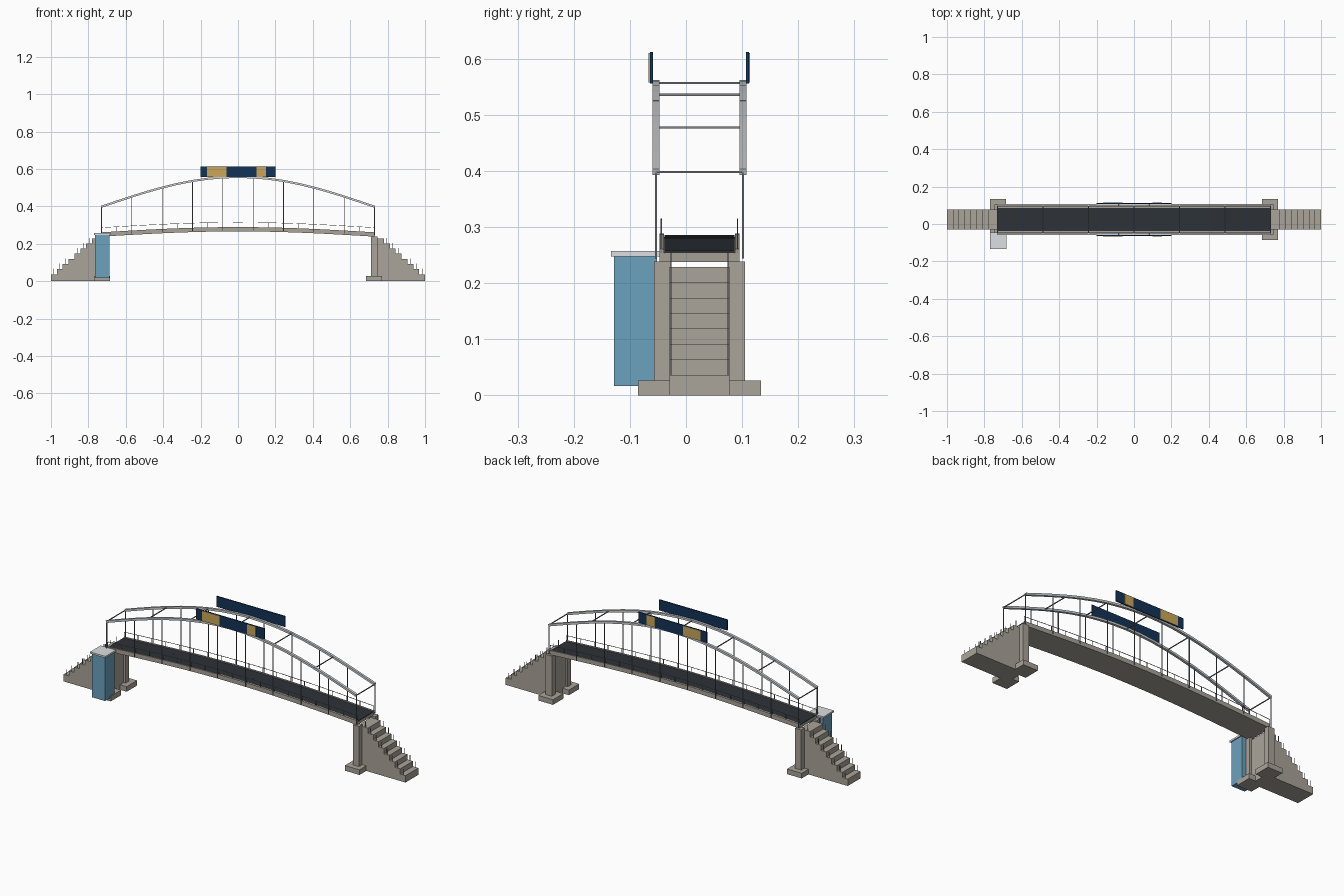
import bpy, bmesh, math
from mathutils import Vector, Matrix

if "Cube" in bpy.data.objects:
    bpy.data.objects.remove(bpy.data.objects["Cube"])

YC = 0.024        # bridge centreline
HALF = 0.73       # half span
SEG = 18


def mat(name, r, g, b):
    m = bpy.data.materials.new(name)
    m.diffuse_color = (r, g, b, 1)
    m.use_nodes = True
    m.node_tree.nodes["Principled BSDF"].inputs["Base Color"].default_value = m.diffuse_color
    return m


CONCRETE = mat("concrete", 0.40, 0.37, 0.32)
STEEL = mat("light_steel", 0.62, 0.64, 0.66)
DARK_STEEL = mat("dark_steel", 0.22, 0.23, 0.25)
ASPHALT = mat("dark_deck", 0.026, 0.032, 0.039)
GLASS = mat("blue_glass", 0.15, 0.36, 0.52)
CAP = mat("pale_grey", 0.72, 0.74, 0.76)
NAVY = mat("navy", 0.006, 0.033, 0.095)
GOLD = mat("gold", 0.60, 0.39, 0.10)


class Part:
    """Collects boxes and beams into one object."""

    def __init__(self, name, material):
        self.name, self.material, self.bm = name, material, bmesh.new()

    def box(self, x0, x1, y0, y1, z0, z1):
        m = Matrix.Translation(((x0 + x1) / 2, (y0 + y1) / 2, (z0 + z1) / 2))
        m = m @ Matrix.Diagonal((abs(x1 - x0), abs(y1 - y0), abs(z1 - z0), 1))
        bmesh.ops.create_cube(self.bm, size=1, matrix=m)

    def beam(self, a, b, width, height):
        a, b = Vector(a), Vector(b)
        d = b - a
        m = Matrix.Translation((a + b) / 2) @ d.to_track_quat('X', 'Z').to_matrix().to_4x4()
        m = m @ Matrix.Diagonal((d.length, width, height, 1))
        bmesh.ops.create_cube(self.bm, size=1, matrix=m)

    def done(self):
        me = bpy.data.meshes.new(self.name)
        self.bm.to_mesh(me)
        self.bm.free()
        me.materials.append(self.material)
        bpy.context.collection.objects.link(bpy.data.objects.new(self.name, me))


def rise(x):
    return math.cos(math.pi * x / (2 * HALF))


def arch_z(x):
    return 0.398 + 0.159 * rise(x)


def deck_z(x):
    return 0.254 + 0.028 * rise(x)


def stations(n):
    return [-HALF + 2 * HALF * i / n for i in range(n + 1)]


def chain(part, y, zfun, width, height, n=SEG):
    xs = stations(n)
    for a, b in zip(xs, xs[1:]):
        part.beam((a, y, zfun(a)), (b, y, zfun(b)), width, height)


# Curved deck: slab, dark walking surface
slab = Part("deck_slab", CONCRETE)
chain(slab, YC, lambda x: deck_z(x) - 0.008, 0.142, 0.016)
slab.done()
surface = Part("deck_surface", ASPHALT)
chain(surface, YC, lambda x: deck_z(x) + 0.0015, 0.124, 0.005)
surface.done()

# Curbs, handrails, arches and hangers on both sides
curbs = Part("deck_curbs", CONCRETE)
rails = Part("deck_handrails", DARK_STEEL)
arches = Part("arches", STEEL)
hangers = Part("hangers", DARK_STEEL)
for s in (-1, 1):
    chain(curbs, YC + s * 0.067, lambda x: deck_z(x) + 0.002, 0.008, 0.010)
    yr = YC + s * 0.068
    chain(rails, yr, lambda x: deck_z(x) + 0.032, 0.002, 0.002)
    for x in stations(SEG):
        rails.box(x - 0.001, x + 0.001, yr - 0.001, yr + 0.001, deck_z(x), deck_z(x) + 0.032)
    ya = YC + s * 0.0775
    chain(arches, ya, arch_z, 0.013, 0.011)
    for x in stations(9):
        hangers.box(x - 0.0018, x + 0.0018, ya - 0.0018, ya + 0.0018, deck_z(x) - 0.010, arch_z(x))
for p in (curbs, rails, arches, hangers):
    p.done()

# Cross ties between the arches
ties = Part("arch_ties", DARK_STEEL)
for x in stations(6):
    z = arch_z(x)
    ties.box(x - 0.002, x + 0.002, YC - 0.0775, YC + 0.0775, z - 0.002, z + 0.002)
ties.done()

# Pillars, footings and stairs at both ends
pillars = Part("pillars", CONCRETE)
footings = Part("footings", CONCRETE)
stairs = Part("stairs", CONCRETE)
posts = Part("stair_posts", DARK_STEEL)
STEPS, TREAD = 8, 0.0314
for e in (-1, 1):
    for s in (-1, 1):
        y = YC + s * 0.0665
        pillars.box(e * 0.711, e * 0.747, y - 0.0145, y + 0.0145, 0.02, 0.239)
        footings.box(e * 0.684, e * 0.770, y - 0.043, y + 0.043, 0, 0.027)
    for i in range(STEPS):
        x1 = 1.0 - i * TREAD
        x0 = x1 - TREAD if i < STEPS - 1 else 0.722
        top = 0.0365 + i * 0.0275
        stairs.box(e * x0, e * x1, YC - 0.0535, YC + 0.0535, 0, top)
        xp = x1 - TREAD / 2
        for s in (-1, 1):
            yp = YC + s * 0.051
            posts.box(e * (xp - 0.001), e * (xp + 0.001), yp - 0.001, yp + 0.001, top, top + 0.03)
for p in (pillars, footings, stairs, posts):
    p.done()

# Lift tower with a flat cap
tower = Part("lift_tower", GLASS)
tower.box(-0.765, -0.687, -0.128, -0.052, 0.017, 0.249)
tower.done()
cap = Part("lift_cap", CAP)
cap.box(-0.771, -0.681, -0.134, -0.046, 0.248, 0.257)
cap.done()

# Sign boards above the arches, gold panels on the outer faces
boards = Part("sign_boards", NAVY)
panels = Part("sign_panels", GOLD)
for s in (-1, 1):
    y = YC + s * 0.0855
    boards.box(-0.2, 0.2, y - 0.003, y + 0.003, 0.556, 0.612)
    for x0, x1 in ((-0.165, -0.062), (0.10, 0.15)):
        panels.box(x0, x1, y + s * 0.003, y + s * 0.005, 0.558, 0.610)
boards.done()
panels.done()
